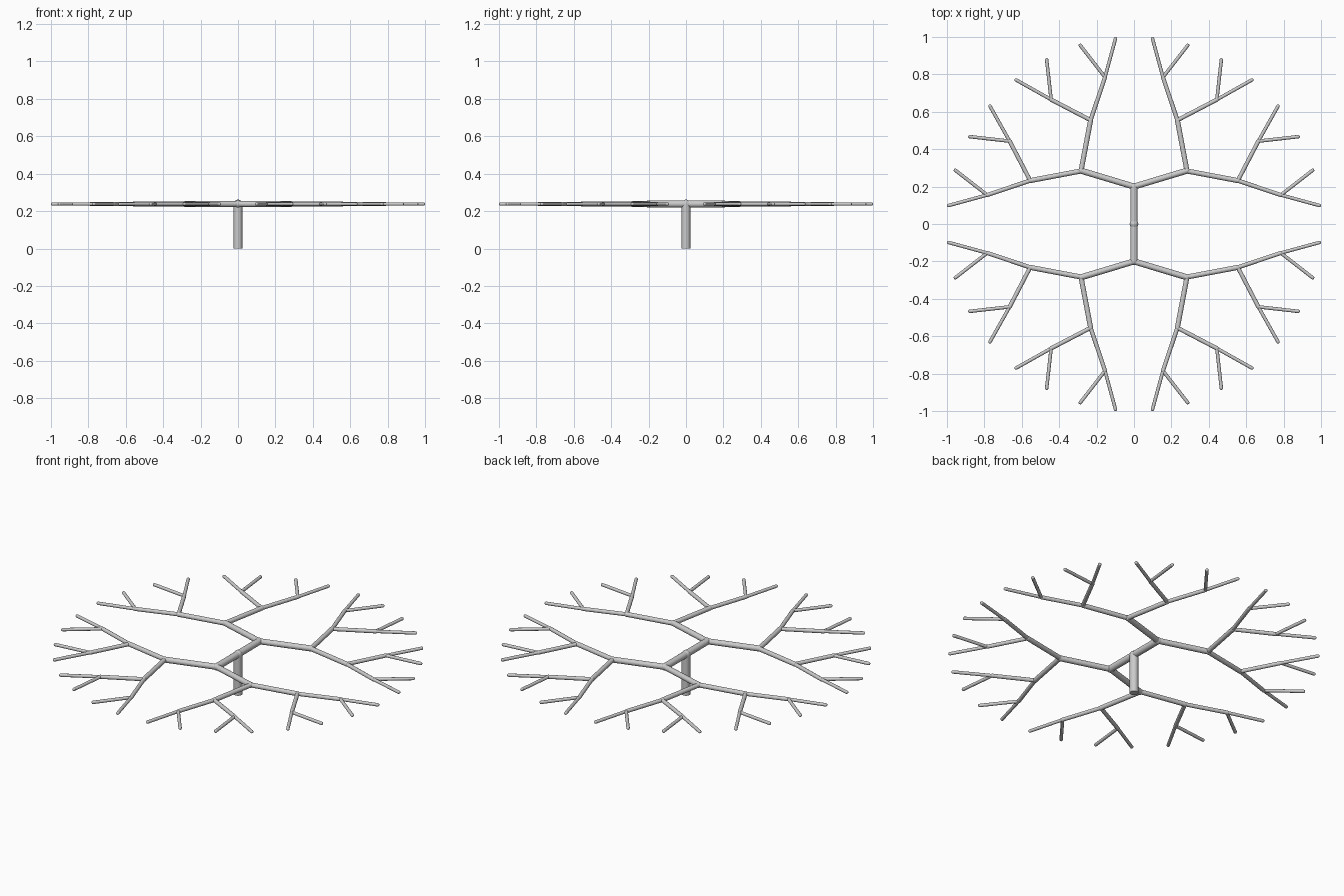
import bpy
from mathutils import Vector

cube = bpy.data.objects.get("Cube")
if cube:
    bpy.data.objects.remove(cube)

HEIGHT = 0.238
TRUNK_RADIUS = 0.0235
TAPER = 0.83

grey = bpy.data.materials.new("light grey")
grey.use_nodes = True
colour = (0.6, 0.6, 0.6, 1)
grey.diffuse_color = colour
grey.node_tree.nodes["Principled BSDF"].inputs["Base Color"].default_value = colour


def finish(name):
    obj = bpy.context.object
    obj.name = name
    obj.data.materials.append(grey)
    bpy.ops.object.shade_smooth_by_angle()


def rod(name, start, end, level):
    """Round rod with a ball at its far end, thinner at each level."""
    a, b = Vector(start), Vector(end)
    radius = TRUNK_RADIUS * TAPER ** level
    bpy.ops.mesh.primitive_cylinder_add(
        vertices=16, radius=radius, depth=(b - a).length, location=(a + b) / 2,
        rotation=(b - a).to_track_quat("Z", "Y").to_euler())
    finish(name)
    bpy.ops.mesh.primitive_uv_sphere_add(
        segments=16, ring_count=8, radius=radius, location=b)
    finish(f"{name}_end")


# Trunk
rod("trunk", (0, 0, 0), (0, 0, HEIGHT), 0)

# One half of a quarter: start, end, level
fork, elbow, outer, side = (0.283, 0.285), (0.232, 0.555), (0.155, 0.785), (0.443, 0.665)
twigs = [
    (fork, elbow, 3),
    (elbow, outer, 4), (elbow, side, 4),
    (outer, (0.099, 0.991), 5), (outer, (0.287, 0.955), 5),
    (side, (0.63, 0.77), 5), (side, (0.467, 0.878), 5),
]

for sy, end_name in ((-1, "front"), (1, "back")):
    # Main limb
    hub = (0, 0.2 * sy, HEIGHT)
    rod(f"{end_name}_limb", (0, 0, HEIGHT), hub, 1)
    for sx, side_name in ((-1, "right"), (1, "left")):
        label = f"{end_name}_{side_name}"

        def place(p):
            return (p[0] * sx, p[1] * sy, HEIGHT)

        # Bough reaching to the fork of each quarter
        rod(f"{label}_bough", hub, place(fork), 2)
        # Twigs, mirrored across the diagonal of the quarter
        for swap in (False, True):
            for start, end, level in twigs:
                if swap:
                    start, end = start[::-1], end[::-1]
                kind = "twig" if level == 5 else "branch"
                rod(f"{label}_{kind}", place(start), place(end), level)
